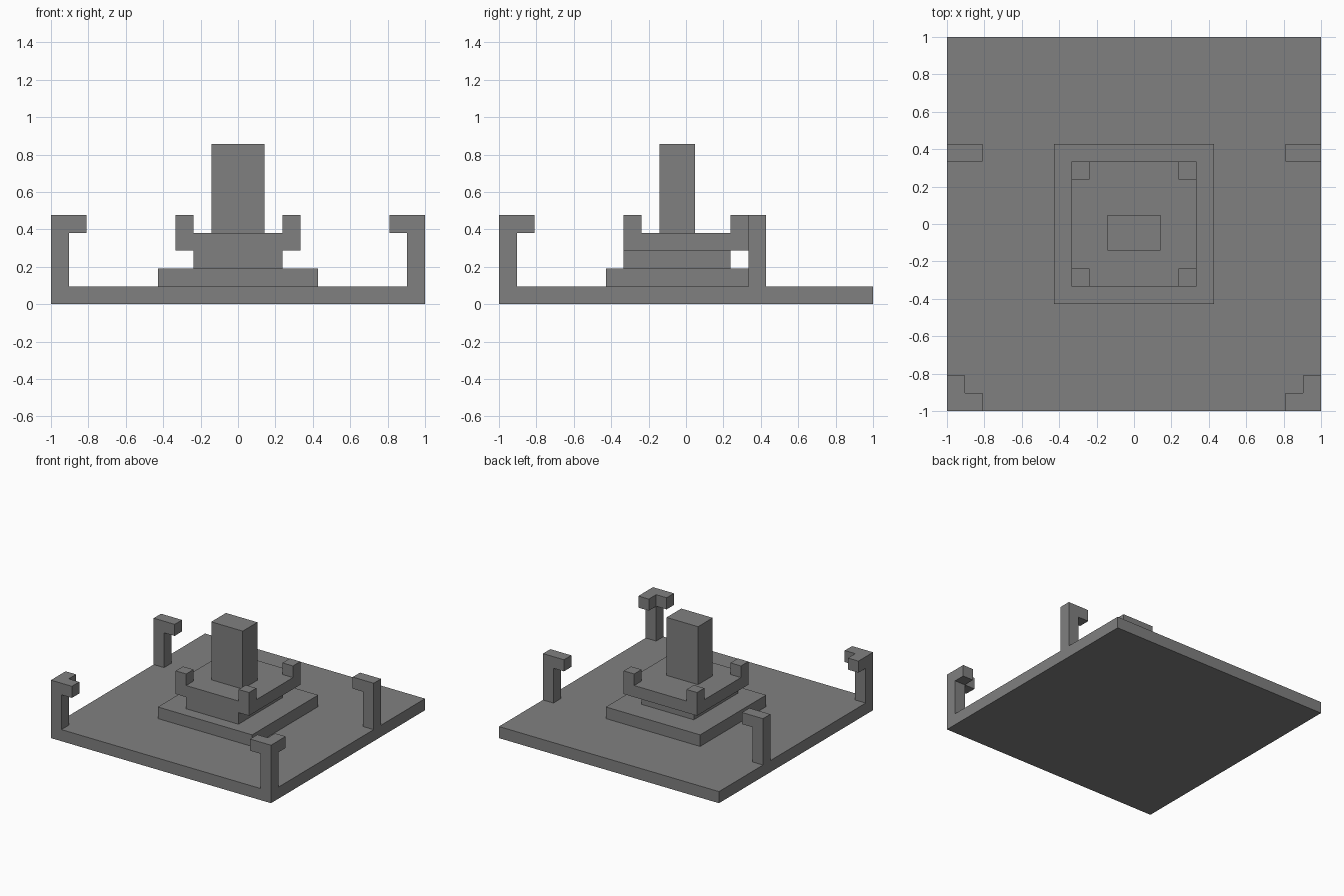
import bpy
import bmesh
from mathutils import Matrix, Vector

cube = bpy.data.objects.get("Cube")
if cube:
    bpy.data.objects.remove(cube, do_unlink=True)

U = 2 / 21          # one grid block
EDGE = 10.5         # half the base width, in blocks

stone = bpy.data.materials.new("grey stone")
stone.use_nodes = True
grey = (0.216, 0.216, 0.216, 1)
stone.diffuse_color = grey
stone.node_tree.nodes["Principled BSDF"].inputs["Base Color"].default_value = grey


def build(name, *boxes):
    """One object from boxes given as (low corner, high corner) in blocks."""
    bm = bmesh.new()
    for low, high in boxes:
        low, high = Vector(low) * U, Vector(high) * U
        size = Vector(abs(c) for c in high - low)
        matrix = Matrix.Translation((low + high) / 2) @ Matrix.Diagonal(size).to_4x4()
        bmesh.ops.create_cube(bm, size=1, matrix=matrix)
    mesh = bpy.data.meshes.new(name)
    bm.to_mesh(mesh)
    bm.free()
    mesh.materials.append(stone)
    obj = bpy.data.objects.new(name, mesh)
    bpy.context.collection.objects.link(obj)
    return obj


# Stepped centre: base slab, plinth, neck flush with the front, upper slab
build("base_slab", ((-EDGE, -EDGE, 0), (EDGE, EDGE, 1)))
build("plinth", ((-4.5, -4.5, 1), (4.5, 4.5, 2)))
build("neck", ((-2.5, -3.5, 2), (2.5, 2.5, 3)))
build("upper_slab", ((-3.5, -3.5, 3), (3.5, 3.5, 4)))
build("central_pillar", ((-1.5, -1.5, 4), (1.5, 0.5, 9)))

for side, s in (("left", 1), ("right", -1)):
    # Small studs on the corners of the upper slab
    for end, e in (("front", -1), ("back", 1)):
        build(f"{end}_{side}_stud",
              ((s * 2.5, e * 2.5, 4), (s * 3.5, e * 3.5, 5)))

    # Front corner post with two arms along the edges
    outer, inner, tip = s * EDGE, s * (EDGE - 1), s * (EDGE - 2)
    build(f"front_{side}_post",
          ((inner, -EDGE, 1), (outer, 1 - EDGE, 5)),
          ((tip, -EDGE, 4), (inner, 1 - EDGE, 5)),
          ((inner, 1 - EDGE, 4), (outer, 2 - EDGE, 5)))

    # Side post with one arm pointing inward
    build(f"rear_{side}_post",
          ((inner, 3.5, 1), (outer, 4.5, 5)),
          ((tip, 3.5, 4), (inner, 4.5, 5)))
